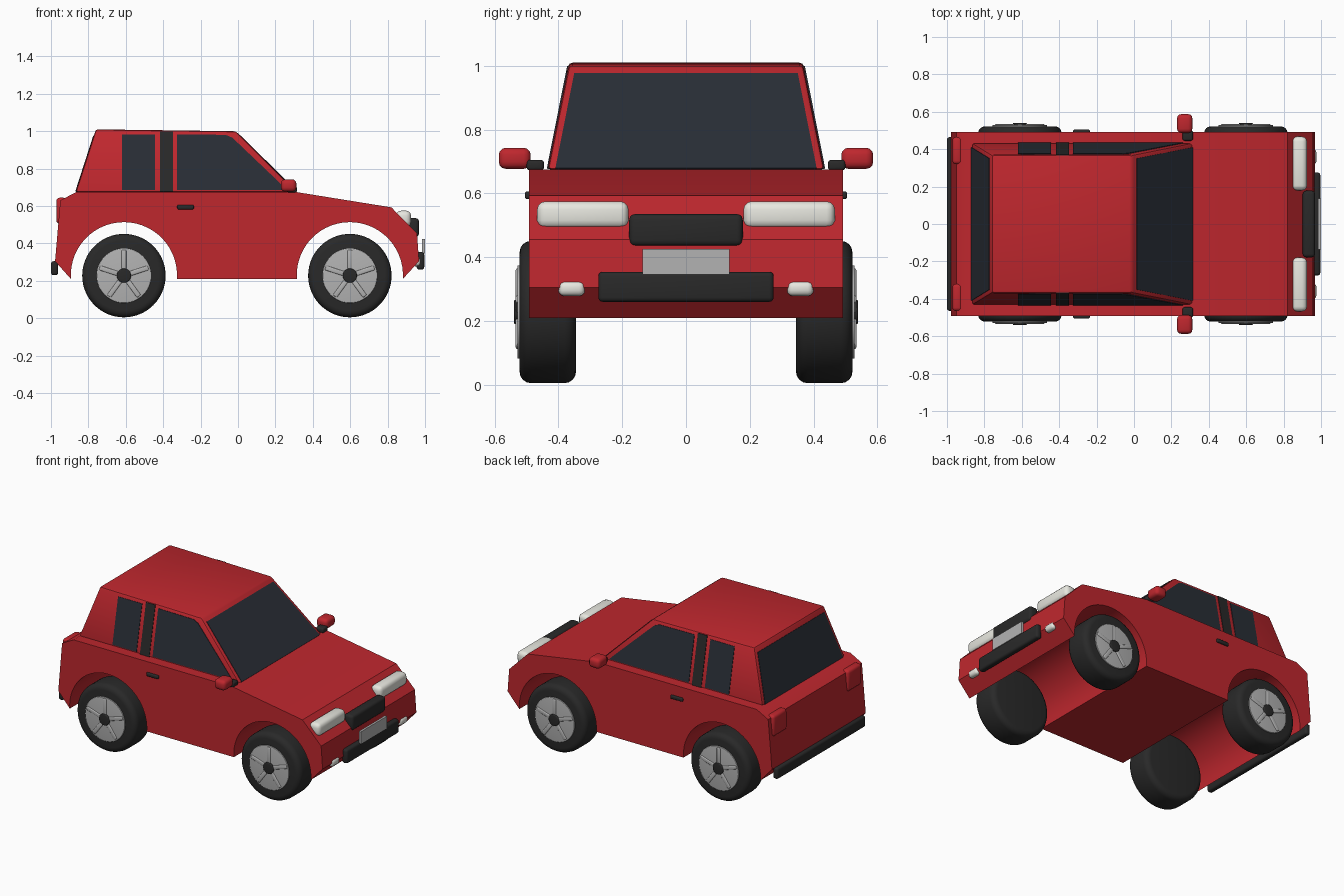
import bpy, bmesh
from math import sin, cos, pi, asin, radians
from mathutils import Vector, Matrix

if "Cube" in bpy.data.objects:
    bpy.data.objects.remove(bpy.data.objects["Cube"])


def material(name, r, g, b):
    m = bpy.data.materials.new(name)
    m.diffuse_color = (r, g, b, 1)
    m.use_nodes = True
    m.node_tree.nodes["Principled BSDF"].inputs["Base Color"].default_value = m.diffuse_color
    return m


RED = material("red_paint", 0.52, 0.02, 0.027)
GLASS = material("dark_glass", 0.022, 0.027, 0.037)
BLACK = material("black_rubber", 0.022, 0.022, 0.022)
LAMP = material("lamp_white", 0.8, 0.8, 0.74)
METAL = material("rim_metal", 0.45, 0.45, 0.45)


def finish(name, bm, mat, bevel=0.0, segments=3):
    bmesh.ops.recalc_face_normals(bm, faces=bm.faces)
    if bevel:
        edges = [e for e in bm.edges if e.calc_face_angle(0) > radians(30)]
        bmesh.ops.bevel(bm, geom=edges, offset=bevel, segments=segments,
                        profile=0.5, affect='EDGES', clamp_overlap=True)
    me = bpy.data.meshes.new(name)
    bm.to_mesh(me)
    bm.free()
    me.shade_smooth()
    me.set_sharp_from_angle(angle=radians(30))
    me.materials.append(mat)
    ob = bpy.data.objects.new(name, me)
    bpy.context.collection.objects.link(ob)
    return ob


def box(name, x, y, z, mat, bevel=0.0):
    """Box from (min, max) ranges."""
    bm = bmesh.new()
    r = (x, y, z)
    mid = Vector([(a + b) / 2 for a, b in r])
    size = Vector([abs(b - a) for a, b in r])
    bmesh.ops.create_cube(bm, size=1, matrix=Matrix.Translation(mid) @ Matrix.Diagonal(size.to_4d()))
    return finish(name, bm, mat, bevel)


def disc(name, x, z, radius, y0, y1, mat, bevel=0.0, segments=48):
    """Cylinder with its axle along y."""
    bm = bmesh.new()
    bmesh.ops.create_cone(bm, cap_ends=True, segments=segments, radius1=radius, radius2=radius,
                          depth=abs(y1 - y0),
                          matrix=Matrix.Translation((x, (y0 + y1) / 2, z)) @ Matrix.Rotation(pi / 2, 4, 'X'))
    return finish(name, bm, mat, bevel, 4)


def panel(name, pts, out, mat, proud=0.003, depth=0.012):
    """Thin plate following a flat outline, pushed slightly out of its surface."""
    pts = [Vector(p) for p in pts]
    n = (pts[1] - pts[0]).cross(pts[2] - pts[0]).normalized()
    if n.dot(Vector(out)) < 0:
        n = -n
    bm = bmesh.new()
    a = [bm.verts.new(p + n * proud) for p in pts]
    b = [bm.verts.new(p - n * depth) for p in pts]
    bm.faces.new(a)
    bm.faces.new(b[::-1])
    for i in range(len(pts)):
        j = (i + 1) % len(pts)
        bm.faces.new((a[i], b[i], b[j], a[j]))
    return finish(name, bm, mat)


AXLES = {"rear": -0.61, "front": 0.598}
ARCH_R, ARCH_Z, SILL = 0.284, 0.23, 0.21


def arch(cx, n=28):
    a0 = pi - asin((SILL - ARCH_Z) / ARCH_R)
    a1 = asin((SILL - ARCH_Z) / ARCH_R)
    return [(cx + ARCH_R * cos(a0 + (a1 - a0) * i / n), ARCH_Z + ARCH_R * sin(a0 + (a1 - a0) * i / n))
            for i in range(n + 1)]


# Lower body: side profile with wheel arches, extruded across the width
profile = arch(AXLES["rear"]) + arch(AXLES["front"]) + [
    (0.968, 0.305), (0.957, 0.455), (0.82, 0.593), (0.31, 0.675),
    (-0.865, 0.675), (-0.95, 0.63), (-0.978, 0.305)]
bm = bmesh.new()
face = bm.faces.new([bm.verts.new((x, -0.493, z)) for x, z in profile])
ext = bmesh.ops.extrude_face_region(bm, geom=[face])
bmesh.ops.translate(bm, vec=(0, 0.986, 0), verts=[v for v in ext["geom"] if isinstance(v, bmesh.types.BMVert)])
finish("lower_body", bm, RED)

# Cabin: tapered block
BELT, TOP, YB, YT = 0.675, 1.008, 0.434, 0.368
bm = bmesh.new()
corners = [(-0.868, BELT, YB), (0.315, BELT, YB), (-0.012, 1.0, YT), (-0.76, 1.01, YT)]
bmesh.ops.create_cube(bm, size=2)
bm.clear()
left = [bm.verts.new((x, y, z)) for x, z, y in corners]
right = [bm.verts.new((x, -y, z)) for x, z, y in corners]
bm.faces.new(left)
bm.faces.new(right[::-1])
for i in range(4):
    j = (i + 1) % 4
    bm.faces.new((left[i], right[i], right[j], left[j]))
finish("cabin", bm, RED, 0.012, 2)


def side_y(z):
    return YB + (YT - YB) * (z - BELT) / (TOP - BELT)


# Windscreen and rear window
for name, xb, xt, zt, out in (("windscreen", 0.315, -0.012, 1.0, 1), ("rear_window", -0.868, -0.76, 1.01, -1)):
    pts = []
    for z, s in ((0.677, -1), (0.677, 1), (0.975, 1), (0.975, -1)):
        t = (z - BELT) / (zt - BELT)
        pts.append((xb + (xt - xb) * t, s * (side_y(z) - 0.024), z))
    panel(name, pts, (out, 0, 0.5), GLASS)

# Side windows and door pillars
SIDE_PANELS = {
    "rear_side_window": ([(-0.62, 0.685), (-0.443, 0.685), (-0.443, 0.983), (-0.62, 0.983)], GLASS),
    "door_pillar": ([(-0.417, 0.677), (-0.348, 0.677), (-0.348, 0.999), (-0.417, 0.999)], BLACK),
    "front_side_window": ([(-0.325, 0.685), (0.262, 0.685), (0.225, 0.722), (-0.03, 0.965), (-0.065, 0.98),
                           (-0.325, 0.983)], GLASS),
}
for side, s in (("right", -1), ("left", 1)):
    for name, (outline, mat) in SIDE_PANELS.items():
        panel(f"{side}_{name}", [(x, s * side_y(z), z) for x, z in outline], (0, s, 0), mat)

    def sbox(name, x, y, z, mat, bevel):
        box(f"{side}_{name}", x, (s * y[0], s * y[1]), z, mat, bevel)

    # Mirrors, handles and lamps
    sbox("mirror", (0.23, 0.312), (0.487, 0.587), (0.677, 0.743), RED, 0.022)
    sbox("mirror_mount", (0.26, 0.315), (0.445, 0.5), (0.672, 0.705), BLACK, 0.01)
    sbox("door_handle", (-0.325, -0.236), (0.48, 0.505), (0.582, 0.606), BLACK, 0.007)
    sbox("headlight", (0.845, 0.925), (0.18, 0.467), (0.49, 0.575), LAMP, 0.026)
    sbox("fog_light", (0.93, 0.975), (0.317, 0.4), (0.278, 0.325), LAMP, 0.018)
    sbox("tail_light", (-0.971, -0.918), (0.32, 0.465), (0.505, 0.645), RED, 0.018)

    # Wheels: tyre, rim, hub and five spokes
    for axle, cx in AXLES.items():
        cz = 0.228
        tag = f"{axle}_{side}"
        disc(f"{tag}_tyre", cx, cz, 0.223, s * 0.345, s * 0.522, BLACK, 0.036, 64)
        disc(f"{tag}_rim", cx, cz, 0.146, s * 0.45, s * 0.529, METAL, 0.003)
        disc(f"{tag}_hub", cx, cz, 0.038, s * 0.48, s * 0.54, BLACK, 0.006, 32)
        for k in range(5):
            bm = bmesh.new()
            bmesh.ops.create_cube(bm, size=1, matrix=Matrix.Translation((cx, s * 0.524, cz))
                                  @ Matrix.Rotation(2 * pi * k / 5, 4, 'Y')
                                  @ Matrix.Translation((0, 0, 0.082))
                                  @ Matrix.Diagonal((0.026, 0.02, 0.11, 1)))
            finish(f"{tag}_spoke_{k + 1}", bm, METAL, 0.006)

# Front and rear trim
box("grille", (0.902, 0.968), (-0.178, 0.178), (0.435, 0.535), BLACK, 0.018)
box("front_bumper", (0.955, 0.996), (-0.275, 0.275), (0.26, 0.354), BLACK, 0.014)
box("number_plate", (0.985, 1.0), (-0.137, 0.137), (0.345, 0.425), METAL)
box("rear_bumper", (-1.0, -0.962), (-0.465, 0.465), (0.23, 0.305), BLACK, 0.014)
